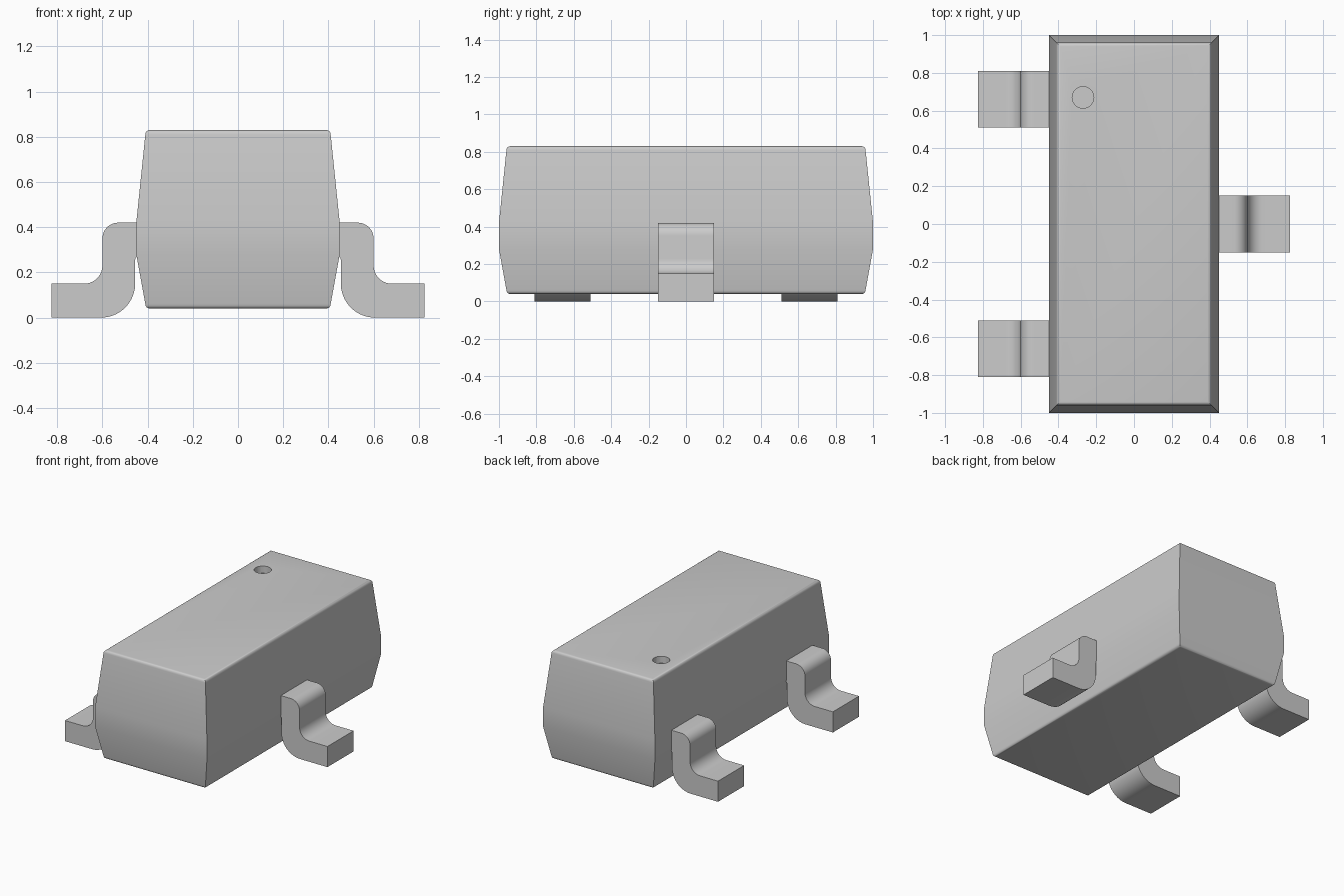
import bpy, bmesh
from math import sin, cos, pi, radians

cube = bpy.data.objects.get("Cube")
if cube:
    bpy.data.objects.remove(cube)

grey = bpy.data.materials.new("plain grey")
grey.use_nodes = True
colour = (0.6, 0.6, 0.6, 1)
grey.diffuse_color = colour
grey.node_tree.nodes["Principled BSDF"].inputs["Base Color"].default_value = colour


def make_object(name, bm):
    bmesh.ops.recalc_face_normals(bm, faces=bm.faces)
    mesh = bpy.data.meshes.new(name)
    bm.to_mesh(mesh)
    bm.free()
    mesh.materials.append(grey)
    obj = bpy.data.objects.new(name, mesh)
    bpy.context.collection.objects.link(obj)
    return obj


def smooth(obj, angle):
    bpy.ops.object.select_all(action='DESELECT')
    obj.select_set(True)
    bpy.context.view_layer.objects.active = obj
    bpy.ops.object.shade_smooth_by_angle(angle=radians(angle))


def arc(cx, cz, r, start, end, steps=10):
    angles = [radians(start + (end - start) * i / steps) for i in range(steps + 1)]
    return [(cx + r * cos(a), cz + r * sin(a)) for a in angles]


# Moulded body: rectangular rings stacked by height, (inset from widest, z)
r = 0.02
rings = [(0.04 + r - r * sin(t * pi / 8), 0.04 + r - r * cos(t * pi / 8)) for t in range(5)]
rings += [(0.0, 0.28), (0.0, 0.42)]
rings += [(0.04 + r - r * cos(t * pi / 8), 0.83 - r + r * sin(t * pi / 8)) for t in range(5)]
bm = bmesh.new()
loops = []
for inset, z in rings:
    x, y = 0.45 - inset, 1.0 - inset
    loops.append([bm.verts.new((sx * x, sy * y, z))
                  for sx, sy in ((-1, -1), (1, -1), (1, 1), (-1, 1))])
for low, high in zip(loops, loops[1:]):
    for i in range(4):
        j = (i + 1) % 4
        bm.faces.new((low[i], low[j], high[j], high[i]))
bm.faces.new(loops[0][::-1])
bm.faces.new(loops[-1])
body = make_object("body", bm)

# Round pin-one recess in the top
bm = bmesh.new()
bmesh.ops.create_cone(bm, cap_ends=True, segments=40, radius1=0.057, radius2=0.057, depth=0.1)
bmesh.ops.translate(bm, verts=bm.verts, vec=(-0.27, 0.67, 0.83))
cutter = make_object("recess_cutter", bm)
cutter.hide_render = True
cutter.hide_set(True)
cut = body.modifiers.new("recess", 'BOOLEAN')
cut.operation = 'DIFFERENCE'
cut.solver = 'EXACT'
cut.object = cutter
smooth(body, 30)

# Bent leads: one gull-wing profile extruded across the lead width
profile = [(0.40, 0.42)]
profile += arc(0.53, 0.35, 0.07, 90, 0)
profile += arc(0.68, 0.23, 0.08, 180, 270)
profile += [(0.825, 0.15), (0.825, 0.0)]
profile += arc(0.605, 0.15, 0.15, 270, 180)
profile += arc(0.44, 0.255, 0.015, 0, 90, 4)
profile += [(0.40, 0.27)]


def lead(name, side, y):
    bm = bmesh.new()
    face = bm.faces.new([bm.verts.new((side * x, y - 0.15, z)) for x, z in profile])
    out = bmesh.ops.extrude_face_region(bm, geom=[face])
    verts = [v for v in out["geom"] if isinstance(v, bmesh.types.BMVert)]
    bmesh.ops.translate(bm, verts=verts, vec=(0, 0.3, 0))
    smooth(make_object(name, bm), 30)


lead("left_lead", 1, 0)
lead("right_front_lead", -1, -0.66)
lead("right_back_lead", -1, 0.66)
